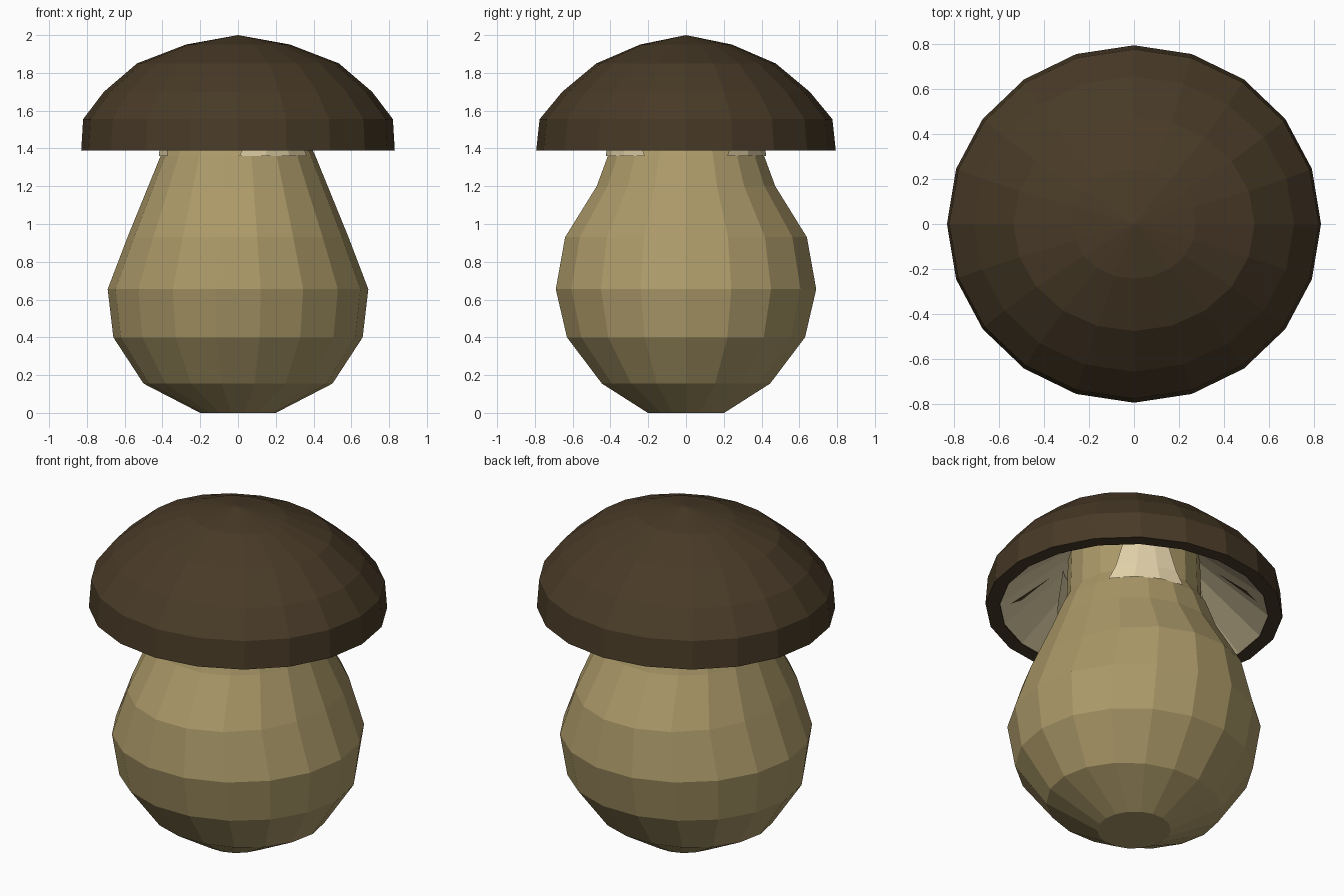
import bpy, bmesh
from math import cos, sin, radians, pi

if "Cube" in bpy.data.objects:
    bpy.data.objects.remove(bpy.data.objects["Cube"])


def material(name, rgb):
    m = bpy.data.materials.new(name)
    m.diffuse_color = (*rgb, 1)
    m.use_nodes = True
    m.node_tree.nodes["Principled BSDF"].inputs["Base Color"].default_value = m.diffuse_color
    return m


BROWN = material("dark brown", (0.065, 0.042, 0.020))
TAN = material("tan", (0.41, 0.32, 0.14))
CREAM = material("cream", (0.75, 0.63, 0.39))


def finish(bm, name, mat, orient=True):
    if orient:
        bmesh.ops.recalc_face_normals(bm, faces=bm.faces)
    me = bpy.data.meshes.new(name)
    bm.to_mesh(me)
    bm.free()
    me.materials.append(mat)
    ob = bpy.data.objects.new(name, me)
    bpy.context.collection.objects.link(ob)
    return ob


def lathe(name, profile, sides, mat, closed=True):
    """Elliptical lathe; profile rows are (x radius, y radius, z)."""
    bm = bmesh.new()
    rings = []
    for rx, ry, z in profile:
        if rx == 0:
            rings.append([bm.verts.new((0, 0, z))] * sides)
        else:
            rings.append([bm.verts.new((rx * cos(2 * pi * i / sides),
                                        ry * sin(2 * pi * i / sides), z))
                          for i in range(sides)])
    for a, b in zip(rings, rings[1:]):
        for i in range(sides):
            j = (i + 1) % sides
            bm.faces.new(list(dict.fromkeys((a[i], a[j], b[j], b[i]))))
    if closed:
        bm.faces.new(rings[0][::-1])
    return finish(bm, name, mat, closed)


# Bulbous stem, with a straight neck inside the cap
lathe("stem", [(0.20, 0.205, 0), (0.50, 0.452, 0.155), (0.66, 0.64, 0.40),
               (0.69, 0.70, 0.655), (0.585, 0.65, 0.93), (0.475, 0.48, 1.20),
               (0.41, 0.42, 1.36), (0.37, 0.37, 1.44), (0.36, 0.36, 1.74)],
      18, TAN)

# Cap shell: flat rim, outer wall and dome (normals face outward)
lathe("cap", [(0.75, 0.715, 1.43), (0.75, 0.715, 1.39), (0.83, 0.793, 1.39),
              (0.82, 0.775, 1.555), (0.71, 0.655, 1.70), (0.535, 0.475, 1.85),
              (0.275, 0.243, 1.95), (0, 0, 2.0)], 20, BROWN, closed=False)

# Underside cone rising to the neck (normals face down)
lathe("gills", [(0.34, 0.34, 1.72), (0.75, 0.715, 1.395)], 20, CREAM, closed=False)


def polar(bm, r, deg, z):
    return bm.verts.new((r * cos(radians(deg)), r * sin(radians(deg)), z))


# Thin dark slits in the underside
bm = bmesh.new()
for k in range(6):
    a = 17 + 60 * k
    bm.faces.new((polar(bm, 0.71, a + 2.5, 1.41), polar(bm, 0.71, a - 2.5, 1.41),
                  polar(bm, 0.46, a, 1.61))).normal_update()
for f in bm.faces:
    if f.normal.z > 0:
        f.normal_flip()
finish(bm, "gill_slits", BROWN, False)

# Three pale collar patches hugging the neck
bm = bmesh.new()
for mid in (-60, 60, 180):
    rows = []
    for r, half, z in ((0.425, 29, 1.36), (0.415, 24, 1.44), (0.39, 16, 1.66)):
        rows.append([polar(bm, r, mid + half * t, z) for t in (-1, -1 / 3, 1 / 3, 1)])
    for lo, hi in zip(rows, rows[1:]):
        for i in range(3):
            bm.faces.new((lo[i], lo[i + 1], hi[i + 1], hi[i]))
finish(bm, "collar_patches", CREAM, False)
